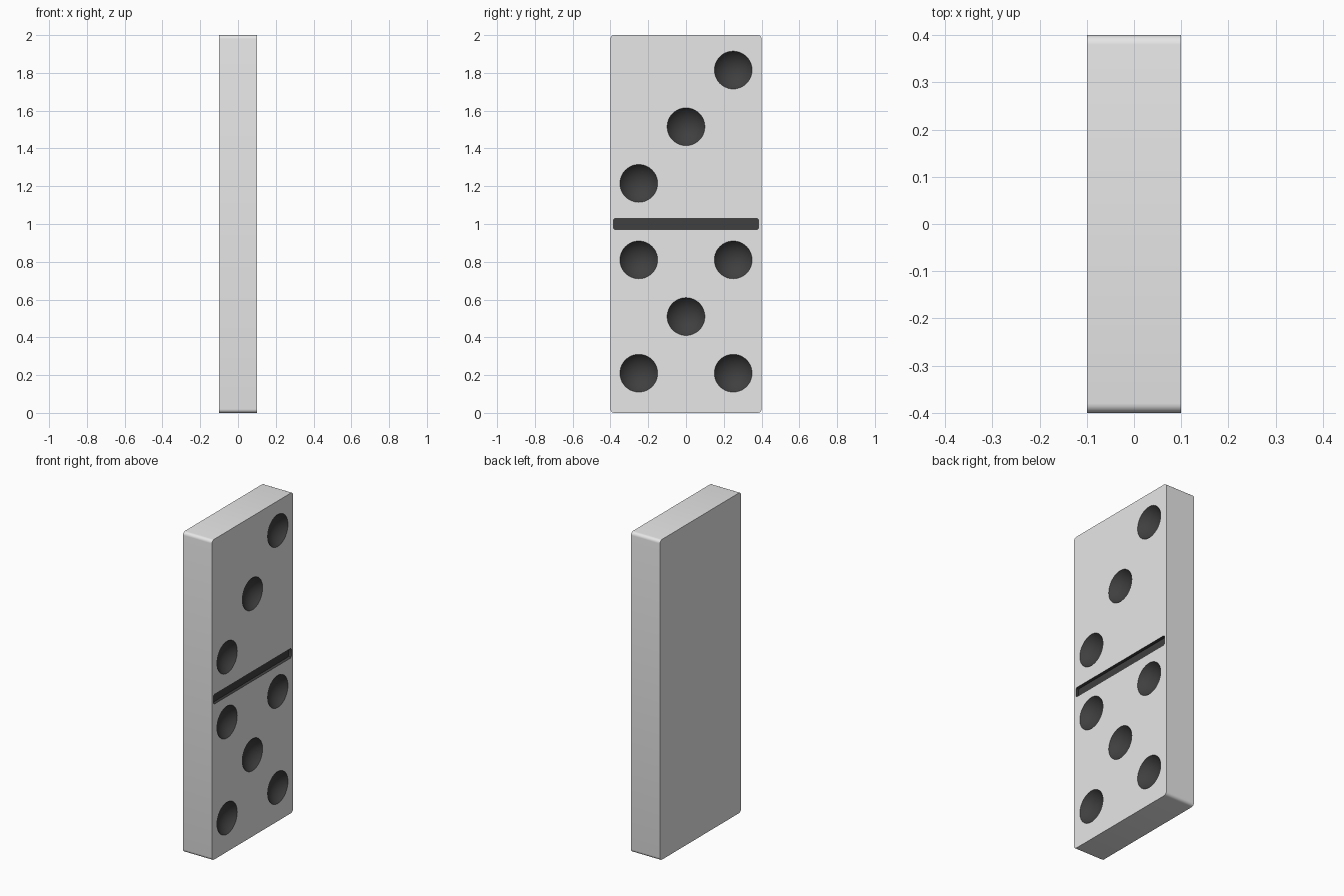
import bpy, bmesh, math
from mathutils import Matrix, Vector

if "Cube" in bpy.data.objects:
    bpy.data.objects.remove(bpy.data.objects["Cube"])


def material(name, rgb):
    m = bpy.data.materials.new(name)
    m.diffuse_color = (*rgb, 1)
    m.use_nodes = True
    m.node_tree.nodes["Principled BSDF"].inputs["Base Color"].default_value = m.diffuse_color
    return m


ivory = material("pale grey", (0.8, 0.8, 0.8))
black = material("near black", (0.05, 0.05, 0.05))


def make_object(name, bm):
    bmesh.ops.recalc_face_normals(bm, faces=bm.faces)
    me = bpy.data.meshes.new(name)
    bm.to_mesh(me)
    bm.free()
    me.materials.append(ivory)
    me.materials.append(black)
    ob = bpy.data.objects.new(name, me)
    bpy.context.collection.objects.link(ob)
    return ob


def box(bm, center, size):
    mat = Matrix.Translation(center) @ Matrix.Diagonal((*size, 1))
    return bmesh.ops.create_cube(bm, size=1, matrix=mat)["verts"]


def round_x_edges(bm, verts, radius, segments):
    edges = {e for v in verts for e in v.link_edges
             if abs(e.verts[0].co.x - e.verts[1].co.x) > 1e-4}
    bmesh.ops.bevel(bm, geom=list(edges), offset=radius, segments=segments,
                    profile=0.5, affect='EDGES')


# Tile body: slab with rounded corners
bm = bmesh.new()
round_x_edges(bm, box(bm, (0, 0, 1), (0.2, 0.8, 2)), 0.02, 5)
tile = make_object("domino_tile", bm)

# Cutter: divider groove and spherical pips on the +x face
bm = bmesh.new()
round_x_edges(bm, box(bm, (0.1, 0, 1), (0.04, 0.77, 0.06)), 0.012, 2)
depth, rim = 0.05, 0.1
radius = (rim ** 2 + depth ** 2) / (2 * depth)
pips = [(-0.25, 0.21), (0.25, 0.21), (0, 0.51), (-0.25, 0.81), (0.25, 0.81),
        (-0.25, 1.215), (0, 1.515), (0.25, 1.815)]
for y, z in pips:
    # squashed to a shallow bowl: cap of a larger sphere, trimmed at the face
    mat = (Matrix.Translation((0.1 - depth + radius, y, z))
           @ Matrix.Rotation(math.pi / 2, 4, 'Y'))
    ball = bmesh.ops.create_uvsphere(bm, u_segments=48, v_segments=40,
                                     radius=radius, matrix=mat)["verts"]
    faces = {f for v in ball for f in v.link_faces}
    edges = {e for v in ball for e in v.link_edges}
    cut = bmesh.ops.bisect_plane(bm, geom=ball + list(edges) + list(faces),
                                 plane_co=Vector((0.11, 0, 0)),
                                 plane_no=Vector((1, 0, 0)), clear_outer=True)
    rim_edges = [e for e in cut["geom_cut"] if isinstance(e, bmesh.types.BMEdge)]
    bmesh.ops.contextual_create(bm, geom=rim_edges)
for f in bm.faces:
    f.material_index = 1
cutter = make_object("pip_cutter", bm)
cutter.hide_render = True

# Carve the pips and groove, keeping the dark colour inside
mod = tile.modifiers.new("carve", 'BOOLEAN')
mod.operation = 'DIFFERENCE'
mod.solver = 'EXACT'
mod.object = cutter
bpy.context.view_layer.objects.active = tile
tile.select_set(True)
bpy.ops.object.modifier_apply(modifier="carve")
bpy.data.objects.remove(cutter, do_unlink=True)
bpy.ops.object.shade_smooth_by_angle(angle=math.radians(30))
